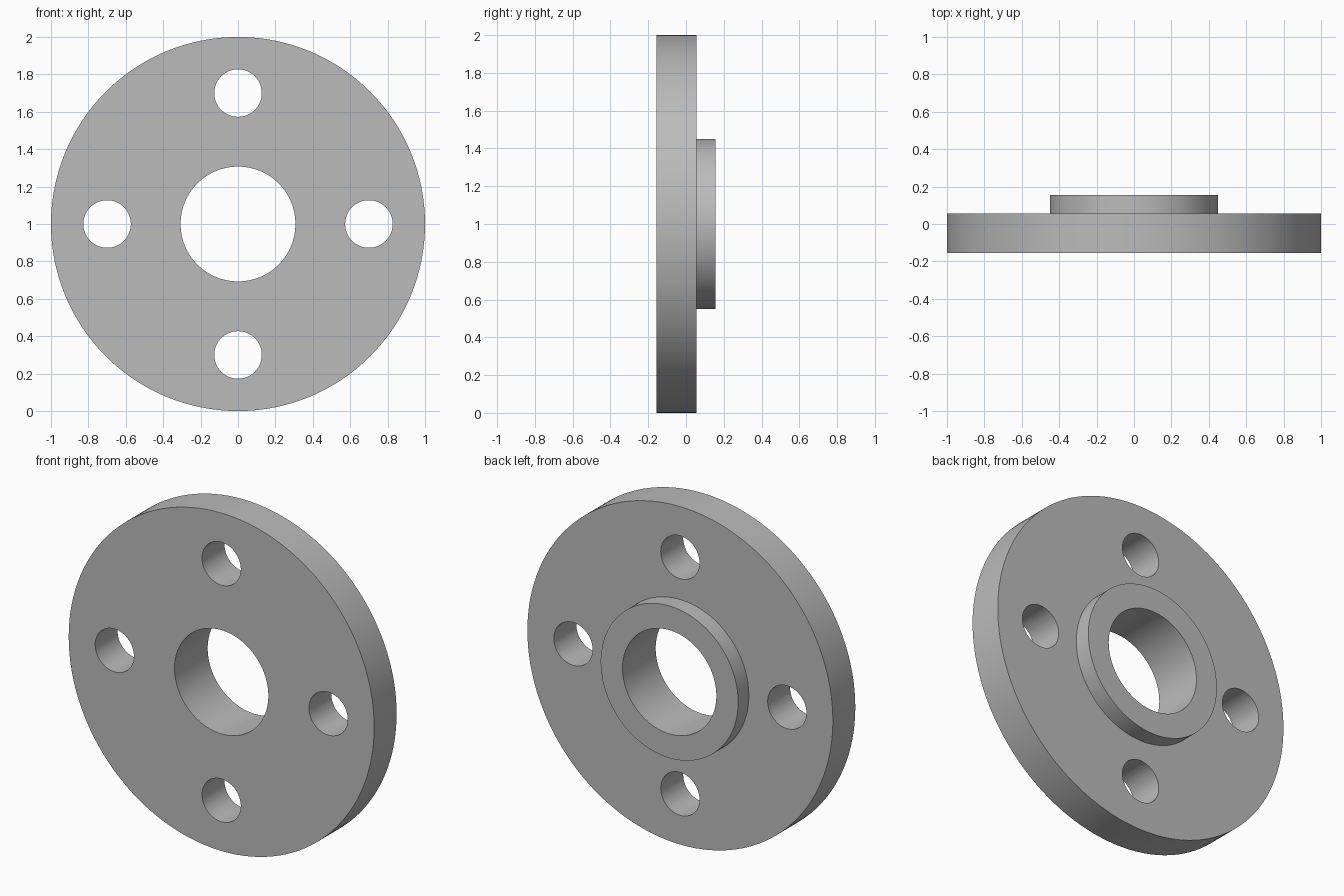
import bpy
import bmesh
from math import cos, sin, pi, radians
from mathutils import Matrix, Vector

if "Cube" in bpy.data.objects:
    bpy.data.objects.remove(bpy.data.objects["Cube"], do_unlink=True)

SEGMENTS = 128
CENTRE = Vector((0, 0, 1))
BACK, STEP, FRONT = 0.155, 0.055, -0.155
RIM_R, HUB_R, BORE_R = 1.0, 0.45, 0.307
BOLT_R, BOLT_CIRCLE = 0.127, 0.70

steel = bpy.data.materials.new("steel grey")
steel.use_nodes = True
colour = (0.5, 0.5, 0.5, 1)
steel.diffuse_color = colour
steel.node_tree.nodes["Principled BSDF"].inputs["Base Color"].default_value = colour


def add_object(name, bm):
    bmesh.ops.recalc_face_normals(bm, faces=bm.faces)
    mesh = bpy.data.meshes.new(name)
    bm.to_mesh(mesh)
    bm.free()
    mesh.materials.append(steel)
    obj = bpy.data.objects.new(name, mesh)
    bpy.context.collection.objects.link(obj)
    return obj


# Flange: stepped section with raised hub and bore, turned about the y axis
bm = bmesh.new()
section = [(BORE_R, FRONT), (RIM_R, FRONT), (RIM_R, STEP),
           (HUB_R, STEP), (HUB_R, BACK), (BORE_R, BACK)]
verts = [bm.verts.new(CENTRE + Vector((r, y, 0))) for r, y in section]
edges = [bm.edges.new((v, verts[i - 1])) for i, v in enumerate(verts)]
bmesh.ops.spin(bm, geom=verts + edges, cent=CENTRE, axis=(0, 1, 0),
               angle=2 * pi, steps=SEGMENTS, use_merge=True)
bmesh.ops.remove_doubles(bm, verts=bm.verts, dist=0.0001)
flange = add_object("flange", bm)

# Bolt hole cutters: four cylinders on the bolt circle
bm = bmesh.new()
for i in range(4):
    a = i * pi / 2
    place = Matrix.Translation(CENTRE + BOLT_CIRCLE * Vector((cos(a), 0, sin(a))))
    bmesh.ops.create_cone(bm, cap_ends=True, segments=64, radius1=BOLT_R,
                          radius2=BOLT_R, depth=1,
                          matrix=place @ Matrix.Rotation(pi / 2, 4, "X"))
cutter = add_object("bolt_hole_cutter", bm)
cutter.hide_render = True

# Drill the holes, then discard the cutter
drill = flange.modifiers.new("bolt holes", "BOOLEAN")
drill.operation = "DIFFERENCE"
drill.solver = "EXACT"
drill.object = cutter
bpy.ops.object.select_all(action="DESELECT")
bpy.context.view_layer.objects.active = flange
flange.select_set(True)
bpy.ops.object.modifier_apply(modifier=drill.name)
bpy.data.objects.remove(cutter, do_unlink=True)
bpy.ops.object.shade_smooth_by_angle(angle=radians(30))
